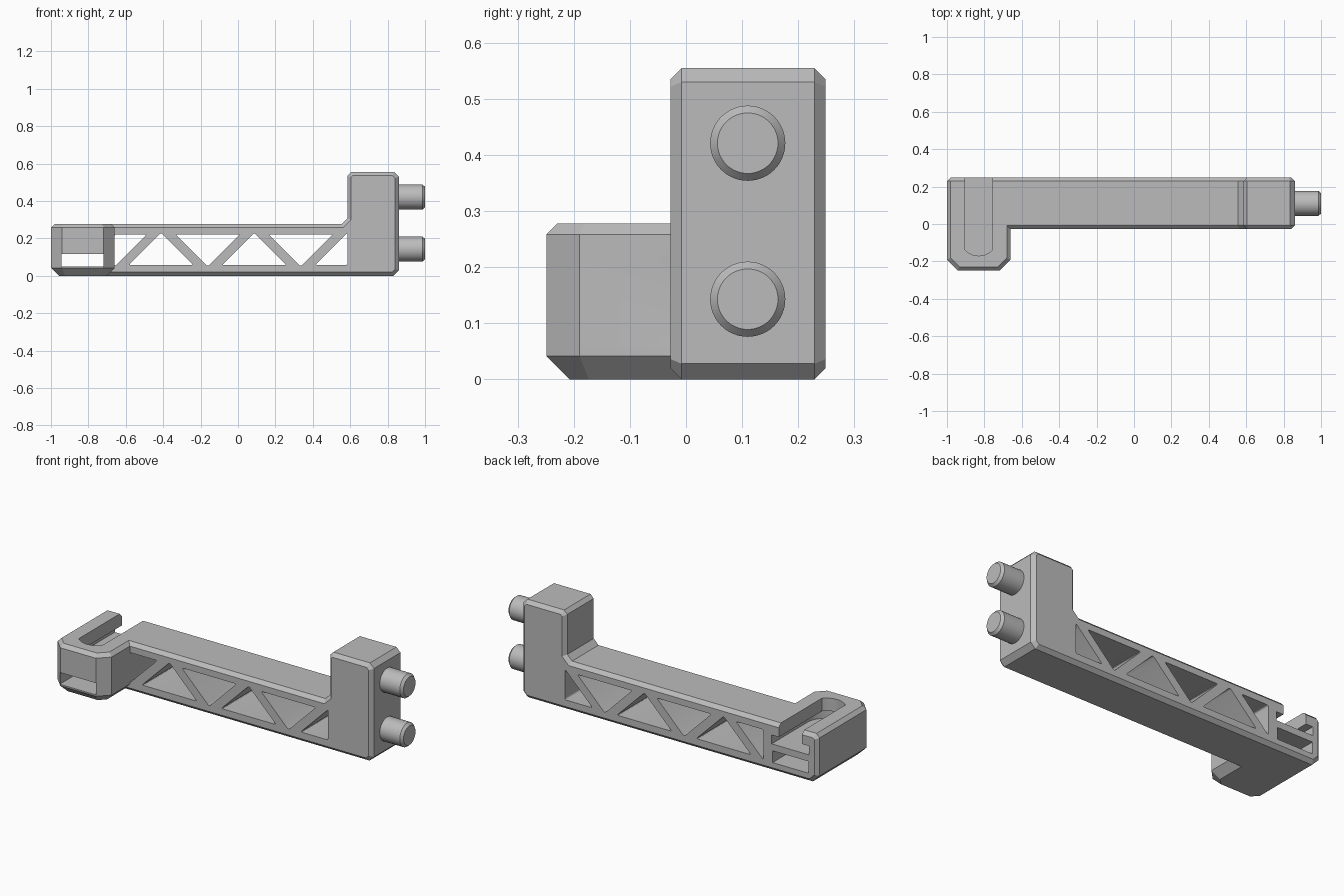
import bpy, bmesh, math
from mathutils import Vector

if "Cube" in bpy.data.objects:
    bpy.data.objects.remove(bpy.data.objects["Cube"])

grey = bpy.data.materials.new("plain_grey")
grey.use_nodes = True
grey.diffuse_color = (0.5, 0.5, 0.5, 1)
grey.node_tree.nodes["Principled BSDF"].inputs["Base Color"].default_value = (0.5, 0.5, 0.5, 1)


def inset(points, d):
    """Move every side of a counter-clockwise outline inwards by d."""
    out = []
    for i, p in enumerate(points):
        p = Vector(p)
        a = (p - Vector(points[i - 1])).normalized()
        b = (Vector(points[(i + 1) % len(points)]) - p).normalized()
        na, nb = Vector((-a.y, a.x)), Vector((-b.y, b.x))
        out.append(p + (na + nb) * d / (1 + na.dot(nb)))
    return out


def loft(name, points, levels, axis, rounding=0):
    """Solid from an outline stacked at (position, inset) levels along an axis."""
    bm = bmesh.new()
    rings = []
    for h, d in levels:
        place = {"x": lambda p: (h, p[0], p[1]),
                 "y": lambda p: (p[0], h, p[1]),
                 "z": lambda p: (p[0], p[1], h)}[axis]
        rings.append([bm.verts.new(place(p)) for p in inset(points, d)])
    n = len(points)
    for lo, hi in zip(rings, rings[1:]):
        for i in range(n):
            j = (i + 1) % n
            bm.faces.new((lo[i], lo[j], hi[j], hi[i]))
    bm.faces.new(rings[0])
    bm.faces.new(rings[-1])
    if rounding:
        edges = [bm.edges.get((a, b)) for a, b in zip(rings[0], rings[-1])]
        bmesh.ops.bevel(bm, geom=edges, offset=rounding, segments=4,
                        profile=0.5, affect="EDGES")
    bmesh.ops.recalc_face_normals(bm, faces=bm.faces)
    mesh = bpy.data.meshes.new(name)
    bm.to_mesh(mesh)
    bm.free()
    mesh.materials.append(grey)
    obj = bpy.data.objects.new(name, mesh)
    bpy.context.collection.objects.link(obj)
    return obj


def combine(target, tool, operation):
    """Apply a boolean and remove the tool."""
    tool.hide_render = True
    mod = target.modifiers.new("combine", "BOOLEAN")
    mod.object, mod.operation, mod.solver = tool, operation, "EXACT"
    bpy.context.view_layer.update()
    graph = bpy.context.evaluated_depsgraph_get()
    mesh = bpy.data.meshes.new_from_object(target.evaluated_get(graph))
    target.modifiers.clear()
    target.data = mesh
    bpy.data.objects.remove(tool)


def smooth(obj):
    bpy.ops.object.select_all(action="DESELECT")
    obj.select_set(True)
    bpy.context.view_layer.objects.active = obj
    bpy.ops.object.shade_smooth_by_angle(angle=math.radians(30))


def bullet(half, radius, cy):
    """Slot outline, open past the back, with an arc at its front end."""
    cx, reach, steps = -0.83, math.asin(half / radius), 16
    arc = [reach * (2 * i / steps - 1) for i in range(steps + 1)]
    pts = [(cx + radius * math.sin(a), cy - radius * math.cos(a)) for a in arc]
    return pts + [(cx + half, 0.3), (cx - half, 0.3)]


# Arm with upright post, chamfered all round
top, c = 0.278, 0.02
arm_outline = [(-1, 0.042), (-0.958, 0), (0.832, 0), (0.86, 0.028),
               (0.86, 0.53), (0.835, 0.555), (0.605, 0.555), (0.585, 0.535),
               (0.585, 0.308), (0.555, top), (-0.98, top), (-1, 0.258)]
body = loft("bracket_body", arm_outline,
            [(-0.028, c), (-0.008, 0), (0.229, 0), (0.249, c)], "y")

# Clamp head reaching forward at the end of the arm
head_outline = [(-1, 0.1), (-1, -0.19), (-0.942, -0.249),
                (-0.718, -0.249), (-0.66, -0.19), (-0.66, 0.1)]
head = loft("clamp_head", head_outline,
            [(0, 0.042), (0.042, 0), (0.258, 0), (top, c)], "z")
combine(body, head, "UNION")

# Truss openings: alternating triangles, halved at both ends
low, high, half, pitch = 0.058, 0.222, 0.172, 0.249
tip = 0.008
for k in range(6):
    x = -0.66 + pitch * k
    base, apex = (low, high + tip) if k % 2 else (high, low - tip)
    left = x if k == 0 else x - half
    right = x if k == 5 else x + half
    tri = [(left, base), (right, base), (x, apex)]
    if k % 2 == 0:
        tri.reverse()
    combine(body, loft("truss_cutter", tri, [(-0.2, 0), (0.4, 0)], "y", 0.01),
            "DIFFERENCE")

# Lower through slot, then the T-shaped slot open at the back and top
window = [(-0.945, 0.05), (-0.718, 0.05), (-0.718, 0.117), (-0.945, 0.117)]
combine(body, loft("window_cutter", window, [(-0.4, 0), (0.4, 0)], "y"), "DIFFERENCE")
combine(body, loft("wide_slot_cutter", bullet(0.1175, 0.118, -0.07),
                   [(0.155, 0), (0.205, 0)], "z"), "DIFFERENCE")
combine(body, loft("narrow_slot_cutter", bullet(0.073, 0.1, -0.07),
                   [(0.18, 0), (0.4, 0)], "z"), "DIFFERENCE")
smooth(body)

# Two round pegs with chamfered tips
for label, z in (("lower", 0.143), ("upper", 0.421)):
    circle = [(0.11 + 0.067 * math.cos(a), z + 0.067 * math.sin(a))
              for a in (math.tau * i / 48 for i in range(48))]
    smooth(loft(label + "_peg", circle,
                [(0.85, 0), (0.986, 0), (1, 0.013)], "x"))
